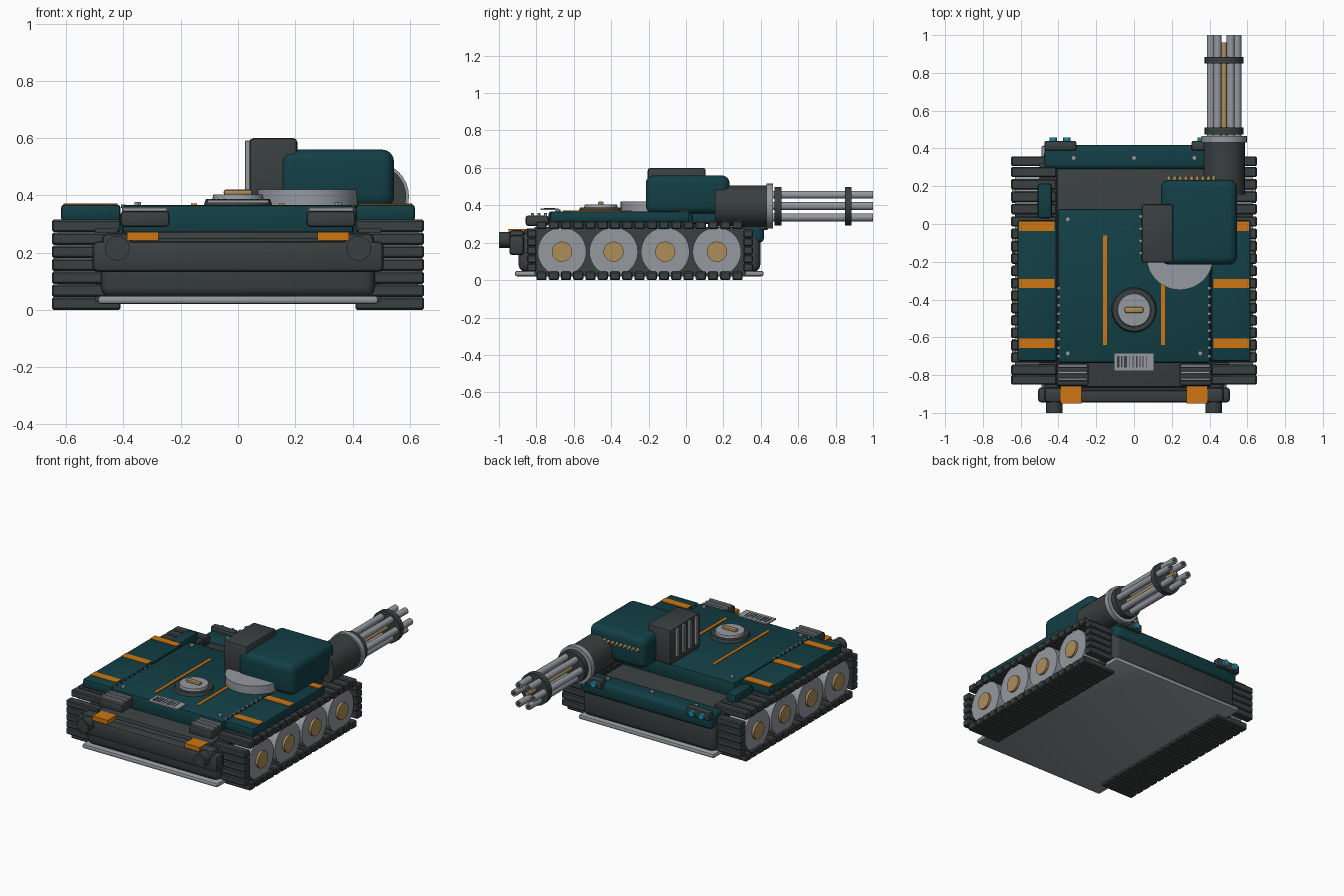
import bpy, bmesh, math
from mathutils import Matrix, Vector

if "Cube" in bpy.data.objects:
    bpy.data.objects.remove(bpy.data.objects["Cube"])


def mat(name, r, g, b):
    m = bpy.data.materials.new(name)
    m.diffuse_color = (r, g, b, 1)
    m.use_nodes = True
    m.node_tree.nodes["Principled BSDF"].inputs["Base Color"].default_value = m.diffuse_color
    return m


TEAL = mat("deep_teal", 0.006, 0.050, 0.060)
DARK = mat("dark_grey", 0.042, 0.050, 0.050)
GREY = mat("light_grey", 0.30, 0.32, 0.35)
TAN = mat("brass_tan", 0.42, 0.27, 0.105)
ORANGE = mat("orange", 0.62, 0.18, 0.006)
BLUE = mat("lamp_blue", 0.015, 0.27, 0.42)


def finish(name, bm, material):
    me = bpy.data.meshes.new(name)
    bm.to_mesh(me)
    bm.free()
    me.materials.append(material)
    ob = bpy.data.objects.new(name, me)
    bpy.context.collection.objects.link(ob)
    bpy.ops.object.select_all(action='DESELECT')
    ob.select_set(True)
    bpy.context.view_layer.objects.active = ob
    bpy.ops.object.shade_smooth_by_angle(angle=math.radians(35))
    return ob


def add_box(bm, x, y, z, bev=0.0, seg=1):
    """Box from (min, max) ranges, optionally bevelled."""
    c = Vector(((x[0] + x[1]) / 2, (y[0] + y[1]) / 2, (z[0] + z[1]) / 2))
    s = Matrix.Diagonal((x[1] - x[0], y[1] - y[0], z[1] - z[0], 1))
    vs = bmesh.ops.create_cube(bm, size=1, matrix=Matrix.Translation(c) @ s)['verts']
    if bev:
        es = list({e for v in vs for e in v.link_edges})
        bmesh.ops.bevel(bm, geom=es, offset=bev, segments=seg, profile=0.5, affect='EDGES')


def add_cyl(bm, c, r, h, axis='z', n=32, r2=None):
    rot = {'z': Matrix(), 'x': Matrix.Rotation(math.pi / 2, 4, 'Y'),
           'y': Matrix.Rotation(-math.pi / 2, 4, 'X')}[axis]
    bmesh.ops.create_cone(bm, cap_ends=True, segments=n, radius1=r, radius2=r2 or r, depth=h,
                          matrix=Matrix.Translation(c) @ rot)


def boxes(name, material, items, bev=0.0, seg=1):
    bm = bmesh.new()
    for x, y, z in items:
        add_box(bm, x, y, z, bev, seg)
    return finish(name, bm, material)


def cyls(name, material, items):
    bm = bmesh.new()
    for it in items:
        add_cyl(bm, *it)
    return finish(name, bm, material)


def both(x0, x1):
    return [(x0, x1), (-x1, -x0)]


# Hull
boxes("belly_plate", GREY, [((-.49, .49), (-.915, .415), (.02, .05))], .012, 2)
boxes("lower_hull", DARK, [((-.478, .478), (-.895, .397), (.045, .25))], .035, 3)
boxes("hull_top", DARK, [((-.41, .41), (-.865, .31), (.2, .275))], .015, 2)
boxes("deck", TEAL, [((-.405, .405), (-.735, .08), (.255, .367))], .015, 2)
boxes("rear_bar", TEAL, [((-.475, .475), (.29, .417), (.2, .3))], .025, 3)

# Front bumper, headlights and markers
boxes("front_bumper", DARK, [((-.508, .508), (-.945, -.865), (.133, .24))], .018, 2)
boxes("headlight_mount", DARK, [(x, (-.945, -.865), (.14, .268)) for x in both(.37, .475)], .02, 2)
cyls("headlight", DARK, [((s * .422, -.95, .215), .043, .1, 'y') for s in (1, -1)])
cyls("headlight_lens", DARK, [((s * .422, -.998, .215), .033, .006, 'y') for s in (1, -1)])
boxes("front_marker", ORANGE, [(x, (-.95, -.86), (.243, .272)) for x in both(.278, .388)])

# Front louvre boxes
boxes("louvre_box", DARK, [(x, (-.857, -.735), (.29, .345)) for x in both(.24, .41)], .012, 2)
boxes("louvre_strip", GREY, [(x, (y, y + .017), (.335, .36)) for x in both(.245, .405)
                             for y in (-.83, -.795, -.76)], .004)

# Side fenders with painted stripes
boxes("fender", TEAL, [(x, (-.725, .02), (.31, .368)) for x in both(.41, .618)], .012, 2)
boxes("fender_tail", TEAL, [(x, (.03, .215), (.3, .365)) for x in both(.435, .51)], .015, 2)
boxes("fender_stripe", ORANGE, [(x, (y - .025, y + .025), (.362, .371)) for x in both(.42, .61)
                                for y in (-.012, -.315, -.632)])

# Tracks: pads on the top, bottom and both ends
pads = []
for x in both(.41, .65):
    for i in range(17):
        y = -.8 + i * .0655
        pads += [(x, (y, y + .055), (.272, .315)), (x, (y, y + .055), (0, .045))]
    for i in range(5):
        z = .046 + i * .0452
        pads += [(x, (-.85, -.798), (z, z + .043)), (x, (.306, .358), (z, z + .043))]
boxes("track_pads", DARK, pads, .006)
boxes("track_core", DARK, [(x, (-.81, .32), (.03, .285)) for x in both(.42, .5)])

# Road wheels
WY = (-.663, -.387, -.111, .165)
cyls("road_wheels", GREY, [((s * .53, y, .152), .13, .2, 'x') for s in (1, -1) for y in WY])
cyls("wheel_hubs", TAN, [((s * .6, y, .152), .054, .09, 'x') for s in (1, -1) for y in WY])

# Deck details
boxes("deck_stripe", ORANGE, [(x, (-.64, -.06), (.363, .371)) for x in both(.143, .164)])
cyls("deck_screws", GREY, [((x, y, .37), .014, .014, 'z', 6) for x, y in
                           ((-.35, .025), (-.35, -.685), (.35, -.685))]
     + [((x, .35, .302), .014, .014, 'z', 6) for x in (-.32, 0, .32)])
cyls("edge_rivets", GREY, [((s * .4, -.7 + i * .045, .362), .008, .012, 'z', 8)
                           for s in (1, -1) for i in range(9)])
boxes("bar_plate", GREY, [((-.107, .107), (-.777, -.683), (.374, .383))])
bars = ((-.09, .012), (-.07, .008), (-.054, .016), (-.025, .005), (-.008, .005),
        (.01, .009), (.03, .004), (.045, .006), (.065, .004))
boxes("bar_marks", DARK, [((x, x + w), (-.76, -.7), (.38, .385)) for x, w in bars])

# Hatch
cyls("hatch_base", DARK, [((0, -.455, .374), .121, .026, 'z', 32, .112)])
cyls("hatch_lid", GREY, [((0, -.455, .39), .092, .026, 'z', 32, .086)])
boxes("hatch_handle", TAN, [((-.05, .05), (-.47, -.44), (.4, .42))], .008, 2)

# Rear lamps
boxes("lamp_bracket", DARK, [(x, (.39, .44), (.268, .325)) for x in both(.305, .475)], .01, 2)
cyls("rear_lamps", BLUE, [((s * x, .446, .297), .02, .022, 'y', 16)
                          for s in (1, -1) for x in (.355, .428)])

# Turret
cyls("turret_ring", GREY, [((.243, -.172, .392), .177, .056, 'z', 48)])
boxes("turret_body", TEAL, [((.142, .545), (-.215, .233), (.355, .56))], .042, 4)
boxes("vent_box", DARK, [((.04, .207), (-.205, .105), (.37, .6))], .014, 2)
boxes("vent_fins", GREY, [((.024, .05), (y, y + .02), (.41, .592))
                          for y in (-.165, -.1, -.035, .03)], .003)
cyls("ammo_belt", TAN, [((.185 + i * .03, .235, .485), .013, .036, 'y', 12, .009)
                        for i in range(9)])

# Rotary gun
GX, GZ = .477, .396
cyls("gun_housing", DARK, [((GX, .295, GZ), .11, .28, 'y')])
cyls("gun_flange", GREY, [((GX, .448, GZ), .12, .034, 'y')])
cyls("gun_clamps", DARK, [((GX, .492, GZ), .103, .036, 'y'), ((GX, .867, GZ), .103, .036, 'y')])
barrels = [(GX + .07 * math.cos(i * math.pi / 3), GZ + .07 * math.sin(i * math.pi / 3))
           for i in range(6)]
cyls("gun_barrels", GREY, [((x, .73, z), .021, .54, 'y', 16) for x, z in barrels])
cyls("barrel_bores", DARK, [((x, .9985, z), .013, .005, 'y', 16) for x, z in barrels])
cyls("gun_spindle", TAN, [((GX, .71, GZ), .014, .5, 'y', 16)])
